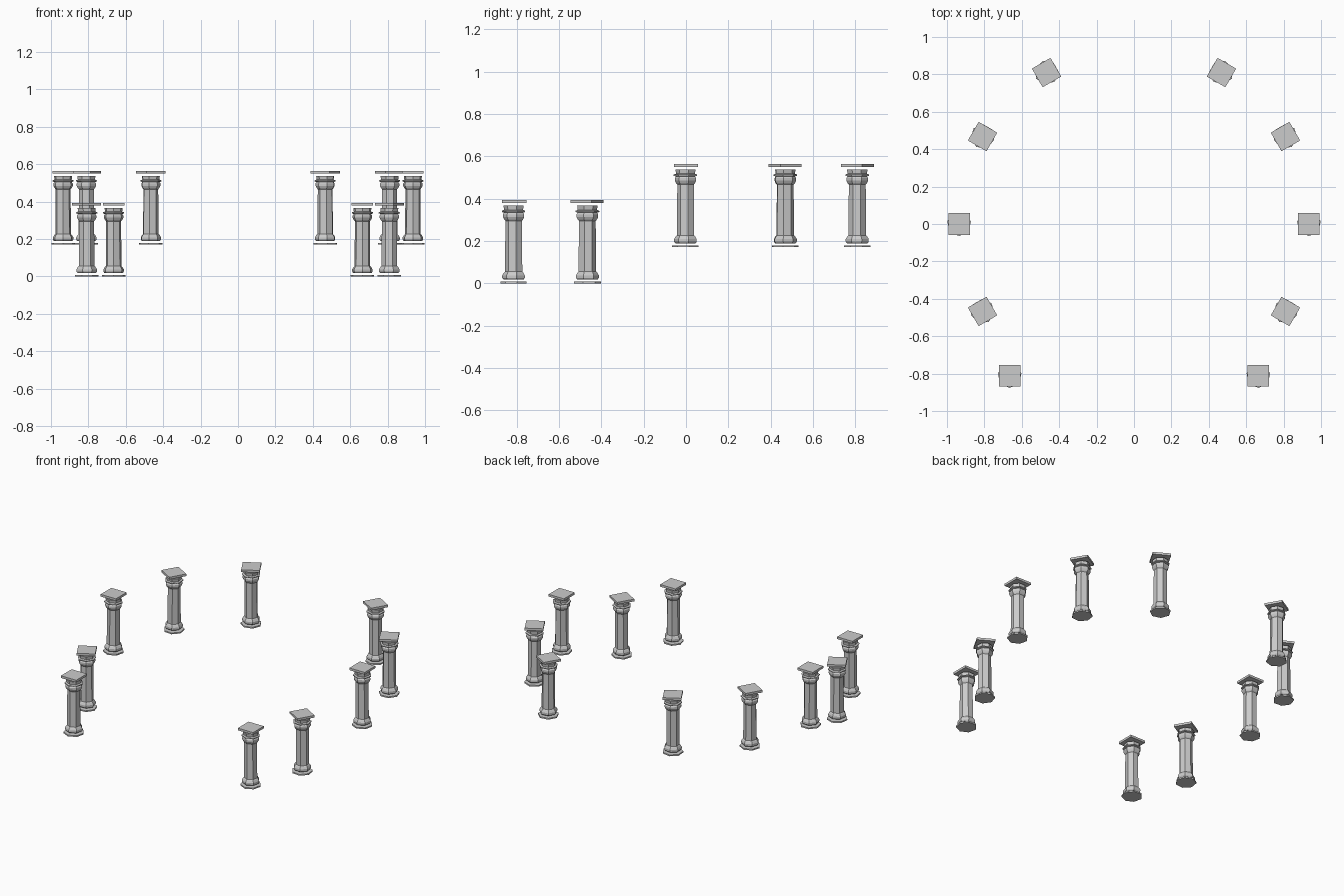
import bpy, math

if "Cube" in bpy.data.objects:
    bpy.data.objects.remove(bpy.data.objects["Cube"])

SIDES = 7
R = 0.935


def lathe(profile, verts, faces):
    """Add a capped seven-sided turned solid, one corner facing -y."""
    start = len(verts)
    for r, z in profile:
        for i in range(SIDES):
            a = -math.pi / 2 + 2 * math.pi * i / SIDES
            verts.append((r * math.cos(a), r * math.sin(a), z))
    for k in range(len(profile) - 1):
        for i in range(SIDES):
            j = (i + 1) % SIDES
            a, b = start + k * SIDES, start + (k + 1) * SIDES
            faces.append((a + i, a + j, b + j, b + i))
    top = start + (len(profile) - 1) * SIDES
    faces.append(tuple(start + i for i in reversed(range(SIDES))))
    faces.append(tuple(top + i for i in range(SIDES)))


def column_mesh(mirror):
    verts, faces = [], []
    # base plate
    lathe([(0.065, 0.003 - 0.003), (0.065, 0.009)], verts, faces)
    # base moulding, shaft and capital
    lathe([(0.050, 0.018), (0.056, 0.026), (0.056, 0.038), (0.049, 0.050),
           (0.043, 0.056), (0.041, 0.295), (0.047, 0.302), (0.053, 0.314),
           (0.053, 0.326), (0.047, 0.334), (0.058, 0.337), (0.058, 0.343),
           (0.047, 0.347), (0.050, 0.367)], verts, faces)
    # square top slab
    n, h = len(verts), 0.0575
    for z in (0.379, 0.394):
        verts += [(-h, -h, z), (h, -h, z), (h, h, z), (-h, h, z)]
    faces += [(n + 3, n + 2, n + 1, n), (n + 4, n + 5, n + 6, n + 7)]
    faces += [(n + i, n + (i + 1) % 4, n + 4 + (i + 1) % 4, n + 4 + i) for i in range(4)]
    if mirror:
        verts = [(-x, y, z) for x, y, z in verts]
        faces = [tuple(reversed(f)) for f in faces]
    me = bpy.data.meshes.new("column")
    me.from_pydata(verts, [], faces)
    me.update()
    return me


# columns: x, y, z, turn in degrees (right half, mirrored to the left)
spots = [(R * math.cos(math.radians(t)), R * math.sin(math.radians(t)), z, t)
         for t, z in ((60, 0.171), (30, 0.171), (0, 0.171), (-30, 0.0))]
spots.append((0.665, -0.812, 0.0, 0))

for side, label in ((1, "right"), (-1, "left")):
    me = column_mesh(side < 0)
    for k, (x, y, z, t) in enumerate(spots):
        ob = bpy.data.objects.new(f"{label}_column_{k + 1}", me)
        ob.location = (side * x, y, z)
        ob.rotation_euler = (0, 0, side * math.radians(t))
        bpy.context.collection.objects.link(ob)
